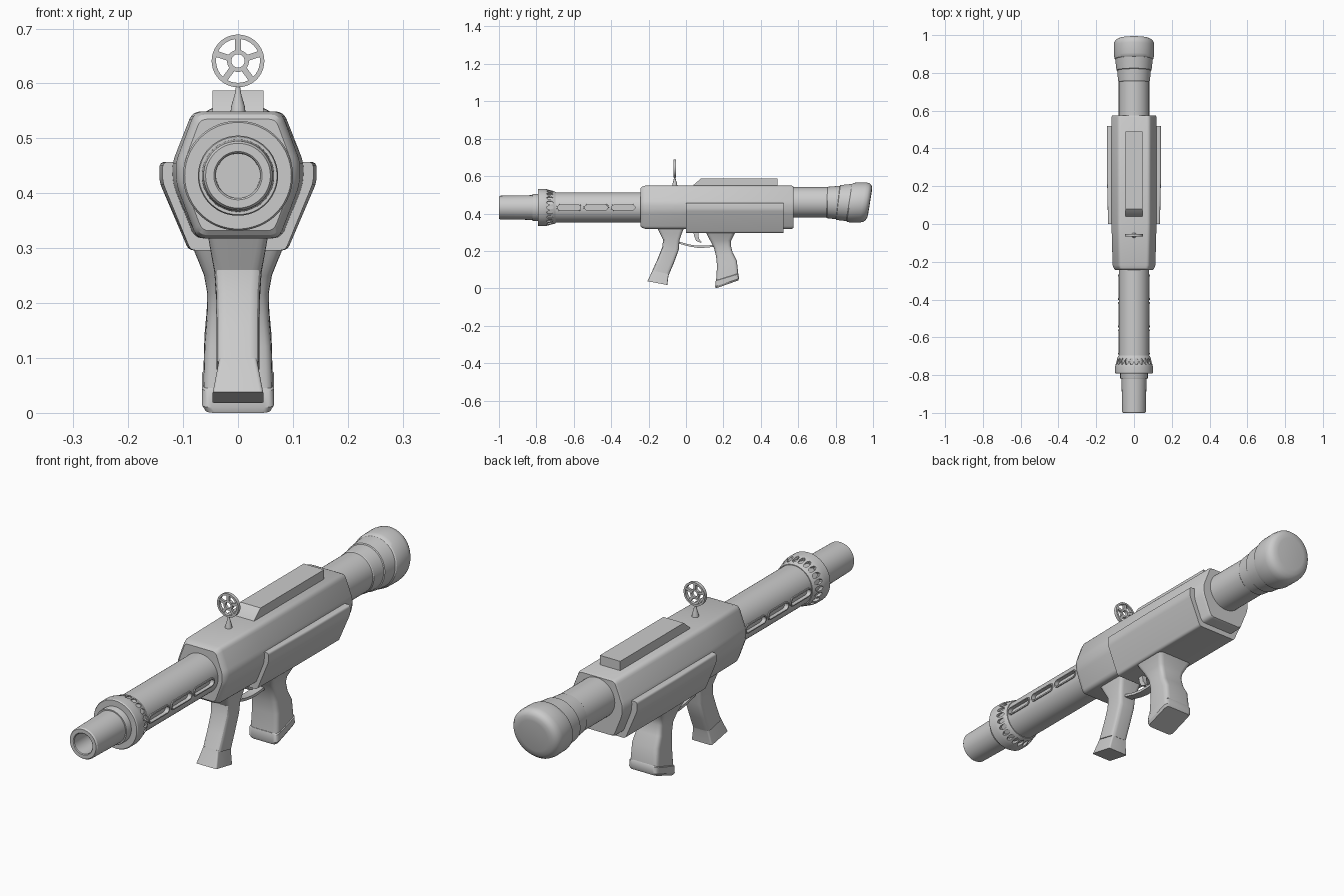
import bpy, bmesh
from math import sin, cos, pi, sqrt, tau
from mathutils import Vector

if "Cube" in bpy.data.objects:
    bpy.data.objects.remove(bpy.data.objects["Cube"])


def finish(name, bm, angle=30):
    bmesh.ops.recalc_face_normals(bm, faces=bm.faces)
    me = bpy.data.meshes.new(name)
    bm.to_mesh(me)
    bm.free()
    ob = bpy.data.objects.new(name, me)
    bpy.context.collection.objects.link(ob)
    smooth(ob, angle)
    return ob


def smooth(ob, angle=30):
    bpy.ops.object.select_all(action='DESELECT')
    ob.select_set(True)
    bpy.context.view_layer.objects.active = ob
    bpy.ops.object.shade_smooth_by_angle(angle=angle * pi / 180)


def skin(bm, rings, wrap=False):
    vs = [[bm.verts.new(p) for p in r] for r in rings]
    n = len(vs[0])
    pairs = list(zip(vs, vs[1:])) + ([(vs[-1], vs[0])] if wrap else [])
    for a, b in pairs:
        for i in range(n):
            j = (i + 1) % n
            bm.faces.new((a[i], a[j], b[j], b[i]))
    if not wrap:
        bm.faces.new(vs[0])
        bm.faces.new(vs[-1])


def loft(name, rings, wrap=False, angle=30):
    bm = bmesh.new()
    skin(bm, rings, wrap)
    return finish(name, bm, angle)


def lathe(name, profile, cz, cy=0, n=48, wrap=False, shear=0):
    # profile of (y, radius) turned about a lengthwise axis at height cz
    rings = []
    for y, r in profile:
        s = shear * min(1, max(0, (y - 0.74) / 0.1))
        rings.append([(r * cos(tau * i / n), cy + y + s * r * sin(tau * i / n),
                       cz + r * sin(tau * i / n)) for i in range(n)])
    return loft(name, rings, wrap)


def round_poly(pts, r, steps=4):
    # 2D outline with rounded corners
    out = []
    for i, p in enumerate(pts):
        p = Vector(p)
        a = p + (Vector(pts[i - 1]) - p).normalized() * r
        b = p + (Vector(pts[(i + 1) % len(pts)]) - p).normalized() * r
        for k in range(steps + 1):
            t = k / steps
            out.append(a * (1 - t) ** 2 + p * 2 * t * (1 - t) + b * t * t)
    return out


def extrude(name, outline, x0, x1):
    return loft(name, [[(x, y, z) for y, z in outline] for x in (x0, x1)])


def grip(name, sections, r):
    # each section: front y, front z, back y, back z, half width
    rings = []
    for fy, fz, by, bz, w in sections:
        f, d = Vector((0, fy, fz)), Vector((0, by - fy, bz - fz))
        length = d.length
        d.normalize()
        box = [(-w, 0), (w, 0), (w, length), (-w, length)]
        rings.append([f + d * t + Vector((u, 0, 0)) for u, t in round_poly(box, r)])
    return loft(name, rings, angle=28)


def cut(ob, bm):
    cutter = finish("cutter", bm)
    cutter.hide_render = True
    m = ob.modifiers.new("cut", 'BOOLEAN')
    m.operation, m.solver, m.object = 'DIFFERENCE', 'EXACT', cutter
    bpy.context.view_layer.objects.active = ob
    bpy.ops.object.modifier_apply(modifier=m.name)
    bpy.data.objects.remove(cutter)
    smooth(ob)


# Receiver body: rounded octagonal section with chamfered ends
half = [(0.083, 0.549), (0.12, 0.455), (0.118, 0.415), (0.079, 0.318)]
octagon = round_poly(half + [(-x, z) for x, z in reversed(half)], 0.016)
loft("receiver_body", [[(x * s * w, y, 0.433 + (z - 0.433) * s) for x, z in octagon]
     for y, s, w in ((-0.243, 0.88, 0.94), (-0.236, 0.95, 0.94), (-0.218, 1, 0.95),
                     (0.0, 1, 1), (0.565, 1, 1), (0.575, 0.96, 1))])

# Side and belly cover wrapped around the lower body
half = [(0.143, 0.457), (0.143, 0.42), (0.09, 0.296)]
cover = round_poly(half + [(-x, z) for x, z in reversed(half)], 0.01)
loft("lower_cover", [[(x * s, y, z) for x, z in cover]
     for y, s in ((0.0, 0.96), (0.25, 1), (0.52, 1))])

# Top rail with sloped nose
extrude("top_rail", [(0.035, 0.54), (0.04, 0.553), (0.08, 0.587), (0.49, 0.587), (0.49, 0.54)],
        -0.046, 0.046)

# Front barrel with three recessed, rimmed slots on each side
barrel = lathe("barrel", [(-0.75, 0.08), (-0.2, 0.08)], 0.432, n=64)
SLOTS = (-0.625, -0.48, -0.335)


def slot_outline(cy, hl, hh):
    return [(cy + (hl - hh) * (1 if cos(a) > 0 else -1) + hh * cos(a), 0.432 + hh * sin(a))
            for a in (tau * (i + 0.5) / 24 for i in range(24))]


bm = bmesh.new()
for side in (-1, 1):
    for cy in SLOTS:
        o = slot_outline(cy, 0.062, 0.014)
        skin(bm, [[(side * x, y, z) for y, z in o] for x in (0.066, 0.1)])
cut(barrel, bm)
bm = bmesh.new()
for side in (-1, 1):
    for cy in SLOTS:
        rings = []
        for dx, grow in ((-0.006, 0), (0.004, 0), (0.004, 0.005), (-0.006, 0.006)):
            o = slot_outline(cy, 0.062 + grow, 0.013 + grow)
            rings.append([(side * (sqrt(0.08 ** 2 - (z - 0.432) ** 2) + dx), y, z) for y, z in o])
        skin(bm, rings, wrap=True)
finish("slot_rims", bm)

# Collar with a circle of holes
collar = lathe("muzzle_collar", [(-0.792, 0.06), (-0.792, 0.097), (-0.787, 0.1), (-0.757, 0.1),
                                 (-0.745, 0.098), (-0.705, 0.087), (-0.697, 0.083),
                                 (-0.697, 0.06)], 0.432, n=80)
bm = bmesh.new()
for i in range(22):
    a = tau * i / 22
    out = Vector((cos(a), 0, sin(a)))
    tan = Vector((-sin(a), 0, cos(a)))
    c = Vector((0, -0.727, 0.432))
    skin(bm, [[c + out * r + tan * 0.0095 * cos(tau * k / 12) + Vector((0, 0.018 * sin(tau * k / 12), 0))
               for k in range(12)] for r in (0.085, 0.12)])
cut(collar, bm)

# Muzzle with bore
lathe("muzzle", [(-0.83, 0.04), (-0.997, 0.041), (-1.0, 0.044), (-1.0, 0.059), (-0.994, 0.063),
                 (-0.82, 0.066), (-0.82, 0.071), (-0.815, 0.073), (-0.76, 0.073)], 0.432)

# Rear tube and slanted flared end cup
lathe("rear_tube", [(0.5, 0.081), (0.78, 0.081)], 0.46)
lathe("rear_cup", [(0.75, 0.078), (0.757, 0.084), (0.80, 0.088), (0.812, 0.089), (0.814, 0.093),
                   (0.86, 0.098), (0.872, 0.099), (0.876, 0.103), (0.89, 0.106), (0.945, 0.107),
                   (0.963, 0.104), (0.974, 0.096), (0.981, 0.084), (0.984, 0.065)],
      0.459, shear=0.16)

# Fore grip and its foot
grip("fore_grip", [(-0.158, 0.33, -0.008, 0.33, 0.056), (-0.14, 0.295, -0.022, 0.295, 0.05),
                   (-0.122, 0.26, -0.035, 0.255, 0.043), (-0.127, 0.22, -0.039, 0.205, 0.04),
                   (-0.153, 0.155, -0.065, 0.135, 0.039), (-0.18, 0.095, -0.09, 0.076, 0.039)], 0.018)
grip("fore_grip_foot", [(-0.178, 0.1, -0.09, 0.08, 0.034), (-0.184, 0.085, -0.094, 0.065, 0.037),
                        (-0.206, 0.038, -0.1, 0.018, 0.046)], 0.007)

# Rear grip and its base plate
grip("rear_grip", [(0.103, 0.31, 0.27, 0.31, 0.086), (0.112, 0.288, 0.258, 0.288, 0.077),
                   (0.132, 0.25, 0.242, 0.256, 0.062), (0.15, 0.215, 0.24, 0.23, 0.056),
                   (0.161, 0.17, 0.25, 0.19, 0.057), (0.166, 0.12, 0.272, 0.148, 0.061),
                   (0.161, 0.042, 0.279, 0.08, 0.063)], 0.02)
grip("rear_grip_base", [(0.16, 0.045, 0.278, 0.083, 0.058), (0.159, 0.04, 0.281, 0.077, 0.066),
                        (0.156, 0.01, 0.283, 0.052, 0.066), (0.16, 0.0, 0.279, 0.042, 0.06)], 0.018)

# Trigger guard and trigger
path = [(-0.05, 0.242), (-0.02, 0.234), (0.02, 0.223), (0.06, 0.217), (0.1, 0.217), (0.155, 0.222)]
extrude("trigger_guard", path + [(y, z + 0.011) for y, z in reversed(path)], -0.018, 0.018)
extrude("trigger", [(0.035, 0.33), (0.043, 0.28), (0.055, 0.253), (0.08, 0.243), (0.083, 0.248),
                    (0.07, 0.265), (0.066, 0.285), (0.068, 0.33)], -0.01, 0.01)

# Wheel sight: post, rim, hub and five spokes
SY, SZ = -0.06, 0.641
base = [(0.545, 0.014), (0.558, 0.0125), (0.58, 0.006), (0.6, 0.003)]
loft("sight_post", [[(r * cos(tau * i / 16), SY + r * sin(tau * i / 16), z) for i in range(16)]
                    for z, r in base])
for name, r0, r1, d in (("sight_rim", 0.04, 0.048, 0.007), ("sight_hub", 0.012, 0.02, 0.006)):
    lathe(name, [(-d, r0), (-d, r1), (d, r1), (d, r0)], SZ, cy=SY, n=40, wrap=True)
bm = bmesh.new()
for i in range(5):
    a = pi / 2 + tau * i / 5
    u, v = Vector((cos(a), 0, sin(a))), Vector((-sin(a), 0, cos(a)))
    skin(bm, [[Vector((0, SY + y, SZ)) + u * r + v * s * 0.0055
               for y, s in ((-0.005, -1), (0.005, -1), (0.005, 1), (-0.005, 1))]
              for r in (0.017, 0.043)])
finish("sight_spokes", bm)
